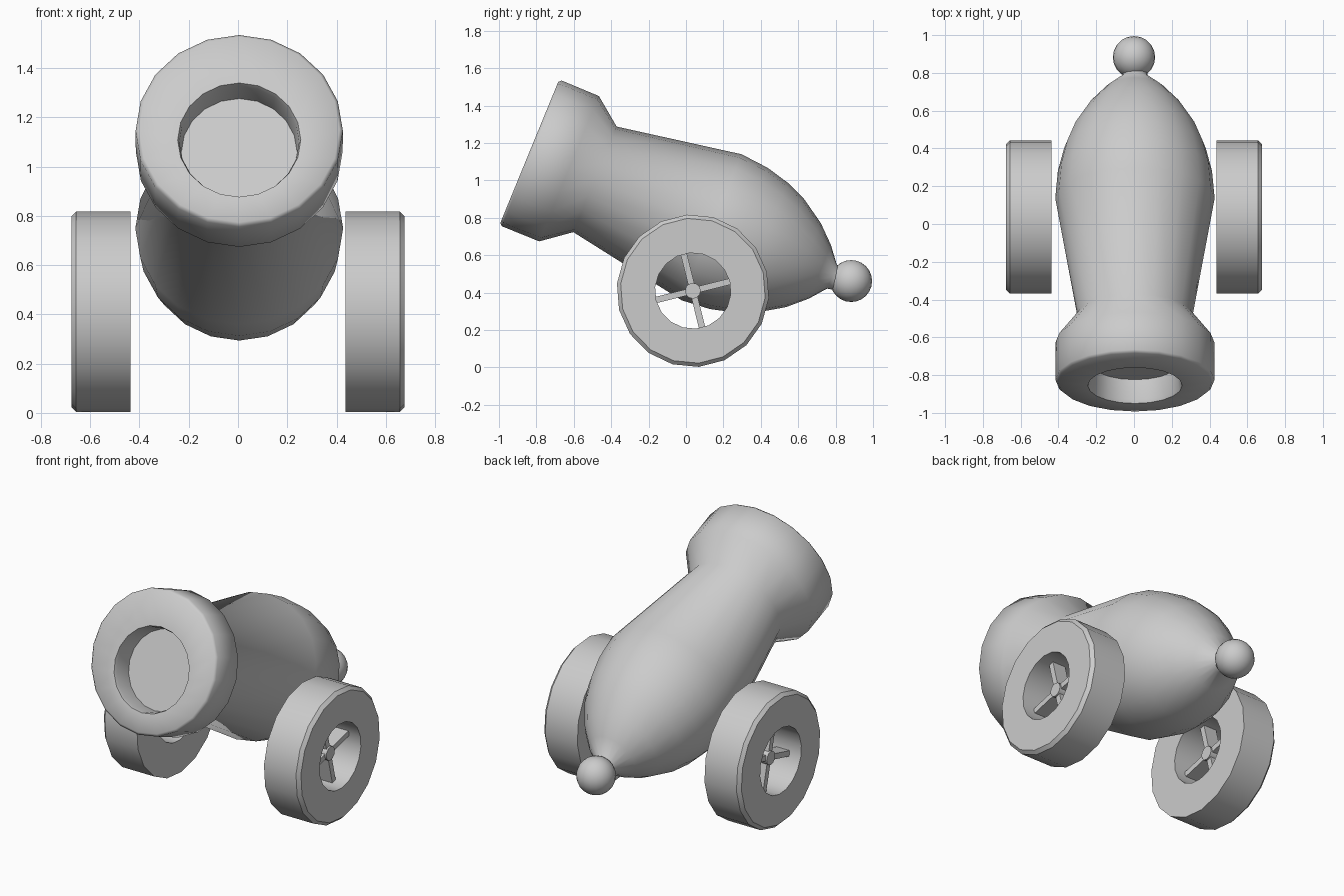
import bpy, bmesh
from math import sin, cos, tau, radians
from mathutils import Matrix, Vector

if "Cube" in bpy.data.objects:
    bpy.data.objects.remove(bpy.data.objects["Cube"])


def finish(name, bm, angle):
    bmesh.ops.recalc_face_normals(bm, faces=bm.faces)
    me = bpy.data.meshes.new(name)
    bm.to_mesh(me)
    bm.free()
    me.shade_smooth()
    me.set_sharp_from_angle(angle=radians(angle))
    ob = bpy.data.objects.new(name, me)
    bpy.context.collection.objects.link(ob)
    return ob


def lathe(bm, profile, sides, frame, closed, phase=0.0):
    """Spin (distance, radius, side offset) points around the frame's z axis."""
    rings = []
    for t, r, off in profile:
        rings.append([bm.verts.new(frame @ Vector((
            r * cos(phase + tau * i / sides),
            r * sin(phase + tau * i / sides) + off, t))) for i in range(sides)])
    pairs = list(zip(rings, rings[1:]))
    if closed:
        pairs.append((rings[-1], rings[0]))
    else:
        bm.faces.new(rings[0])
        bm.faces.new(rings[-1])
    for a, b in pairs:
        for i in range(sides):
            j = (i + 1) % sides
            bm.faces.new((a[i], a[j], b[j], b[i]))


def mirror(ob):
    ob.modifiers.new("mirror", 'MIRROR').use_axis[0] = True


# Barrel: bore floor, muzzle face, flared collar, swelling body, rounded breech
S, C = 0.38, 0.925
barrel_frame = Matrix(((1, 0, 0, 0.005), (0, S, C, -0.838), (0, C, -S, 1.15), (0, 0, 0, 1)))
barrel_profile = [
    (0.13, 0.235, -0.045), (0.02, 0.243, -0.045), (0.0, 0.25, -0.045),
    (0.0, 0.407, 0), (0.014, 0.421, 0), (0.23, 0.42, 0), (0.38, 0.305, 0),
    (1.054, 0.422, 0), (1.21, 0.408, 0), (1.34, 0.375, 0), (1.45, 0.33, 0),
    (1.585, 0.243, 0), (1.68, 0.155, 0), (1.75, 0.068, 0), (1.80, 0.06, 0)]
bm = bmesh.new()
lathe(bm, barrel_profile, 20, barrel_frame, False, tau / 4)
finish("barrel", bm, 60)

# Round knob on the breech
bm = bmesh.new()
bmesh.ops.create_uvsphere(bm, u_segments=20, v_segments=12, radius=0.112,
                          matrix=Matrix.Translation((0, 0.883, 0.462)))
finish("breech_knob", bm, 60)

# Wheels: thick rims, chamfered on the outside
wheel_frame = Matrix(((0, 0, 1, 0), (1, 0, 0, 0.037), (0, 1, 0, 0.41), (0, 0, 0, 1)))
rim_profile = [(0.437, 0.203, 0), (0.437, 0.408, 0), (0.657, 0.408, 0),
               (0.677, 0.388, 0), (0.677, 0.203, 0)]
bm = bmesh.new()
lathe(bm, rim_profile, 18, wheel_frame, True, radians(94.5))
mirror(finish("wheel_rims", bm, 30))

# Hubs and four spokes inside each rim
bm = bmesh.new()
lathe(bm, [(0.50, 0.042, 0), (0.61, 0.042, 0)], 12, wheel_frame, False)
for k in range(4):
    turn = Matrix.Rotation(radians(14 + 90 * k), 4, 'Z')
    box = Matrix.Translation((0.115, 0, 0.555)) @ Matrix.Diagonal((0.19, 0.034, 0.09, 1))
    bmesh.ops.create_cube(bm, size=1, matrix=wheel_frame @ turn @ box)
mirror(finish("wheel_spokes", bm, 35))
